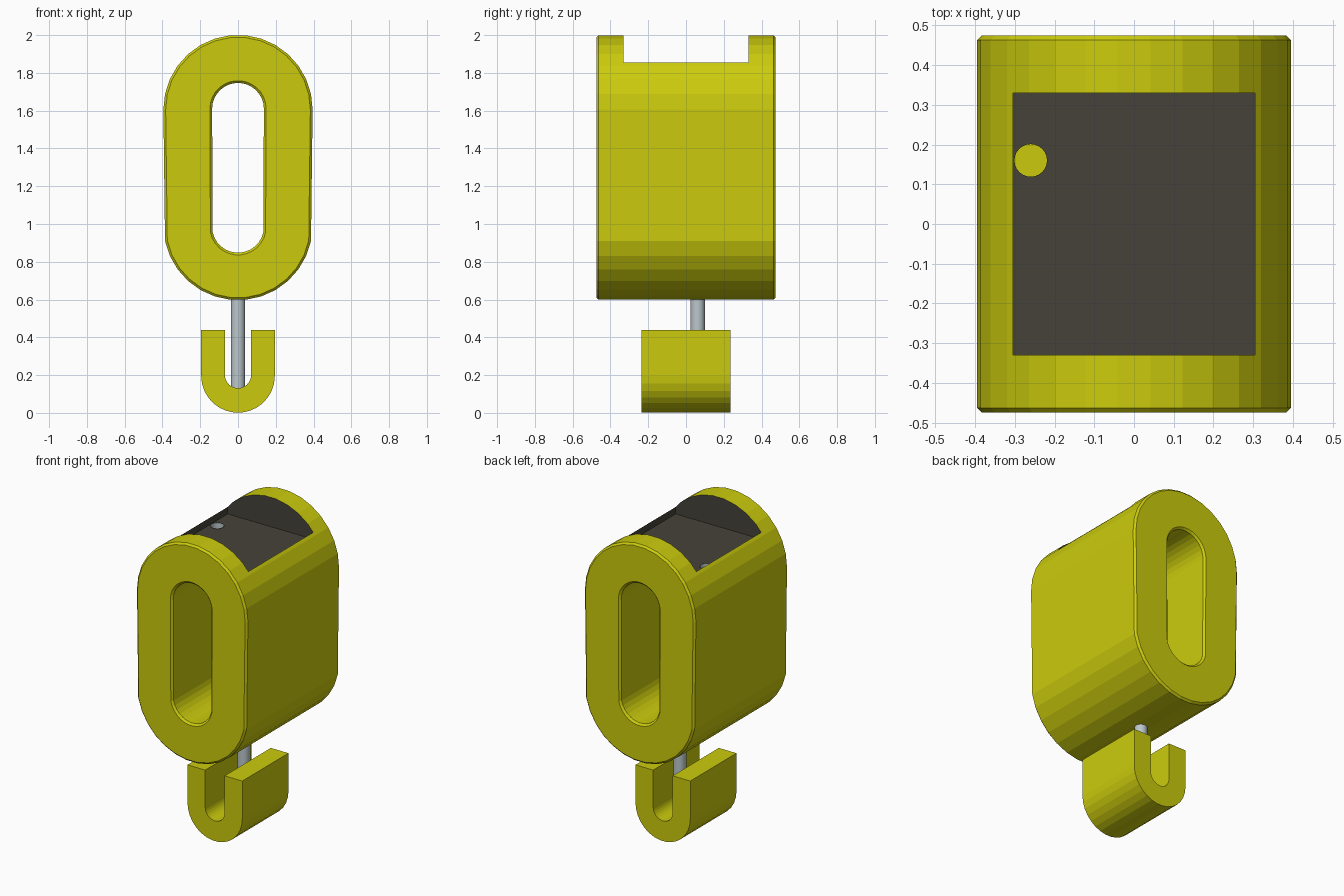
import bpy, bmesh
from math import cos, sin, radians

if "Cube" in bpy.data.objects:
    bpy.data.objects.remove(bpy.data.objects["Cube"])


def material(name, col):
    m = bpy.data.materials.new(name)
    m.diffuse_color = (*col, 1)
    m.use_nodes = True
    m.node_tree.nodes["Principled BSDF"].inputs["Base Color"].default_value = m.diffuse_color
    return m


YELLOW = material("yellow_paint", (0.60, 0.60, 0.004))
DARK = material("dark_lining", (0.06, 0.055, 0.04))
STEEL = material("steel", (0.5, 0.57, 0.6))


def finish(name, bm, mat):
    bmesh.ops.recalc_face_normals(bm, faces=bm.faces)
    me = bpy.data.meshes.new(name)
    bm.to_mesh(me)
    bm.free()
    ob = bpy.data.objects.new(name, me)
    bpy.context.collection.objects.link(ob)
    me.materials.append(mat)
    return ob


def band(name, outer, inner, half, closed, mat):
    """Solid between two x/z outlines, extruded along y."""
    bm = bmesh.new()
    rings = [[bm.verts.new((x, y, z)) for x, z in path]
             for y in (-half, half) for path in (outer, inner)]
    fo, fi, bo, bi = rings
    n = len(outer)
    for i in range(n if closed else n - 1):
        j = (i + 1) % n
        for a, b in ((fo, fi), (fi, bi), (bi, bo), (bo, fo)):
            bm.faces.new((a[i], a[j], b[j], b[i]))
    if not closed:
        for i in (0, n - 1):
            bm.faces.new((fo[i], fi[i], bi[i], bo[i]))
    return finish(name, bm, mat)


def arc(r, cz, a0, a1, n):
    angles = [radians(a0 + (a1 - a0) * i / n) for i in range(n + 1)]
    return [(r * cos(a), cz + r * sin(a)) for a in angles]


def cylinder(name, x, y, z0, z1, r, mat, caps=True):
    bm = bmesh.new()
    bmesh.ops.create_cone(bm, cap_ends=caps, segments=24, radius1=r, radius2=r, depth=z1 - z0)
    bmesh.ops.translate(bm, verts=bm.verts, vec=(x, y, (z0 + z1) / 2))
    ob = finish(name, bm, mat)
    for p in ob.data.polygons:
        p.use_smooth = len(p.vertices) == 4
    return ob


def cut(ob, cutter):
    m = ob.modifiers.new("cut", 'BOOLEAN')
    m.operation, m.solver, m.object = 'DIFFERENCE', 'EXACT', cutter
    m.material_mode = 'TRANSFER'
    cutter.hide_render = True
    cutter.hide_set(True)


# Pulley housing: oval ring with a long slot
def oval(r, top, bottom):
    return arc(r, top, 0, 180, 15) + arc(r, bottom, 192, 348, 13)


housing = band("housing", oval(0.395, 1.606, 0.992), oval(0.137, 1.61, 0.985), 0.475, True, YELLOW)
bev = housing.modifiers.new("edge", 'BEVEL')
bev.width, bev.segments, bev.limit_method, bev.angle_limit = 0.012, 1, 'ANGLE', radians(60)

# Dark recess in the top, with a cable bore in its floor
bm = bmesh.new()
bmesh.ops.create_cube(bm, size=1)
bmesh.ops.scale(bm, verts=bm.verts, vec=(0.61, 0.66, 0.4))
bmesh.ops.translate(bm, verts=bm.verts, vec=(0, 0, 2.01))
cut(housing, finish("recess_cutter", bm, DARK))
cut(housing, cylinder("bore_cutter", -0.26, 0.16, 1.5, 1.9, 0.041, YELLOW))
cylinder("cable_sleeve", -0.26, 0.16, 1.5, 1.812, 0.039, STEEL, caps=False)

# Cable between housing and hook
cylinder("cable", 0, 0.062, 0.08, 0.72, 0.038, STEEL)


# Hook: U-shaped trough
def u_shape(r, cz):
    return [(-r, 0.44)] + arc(r, cz, 180, 360, 15) + [(r, 0.44)]


band("hook", u_shape(0.195, 0.196), u_shape(0.069, 0.2), 0.235, False, YELLOW)
